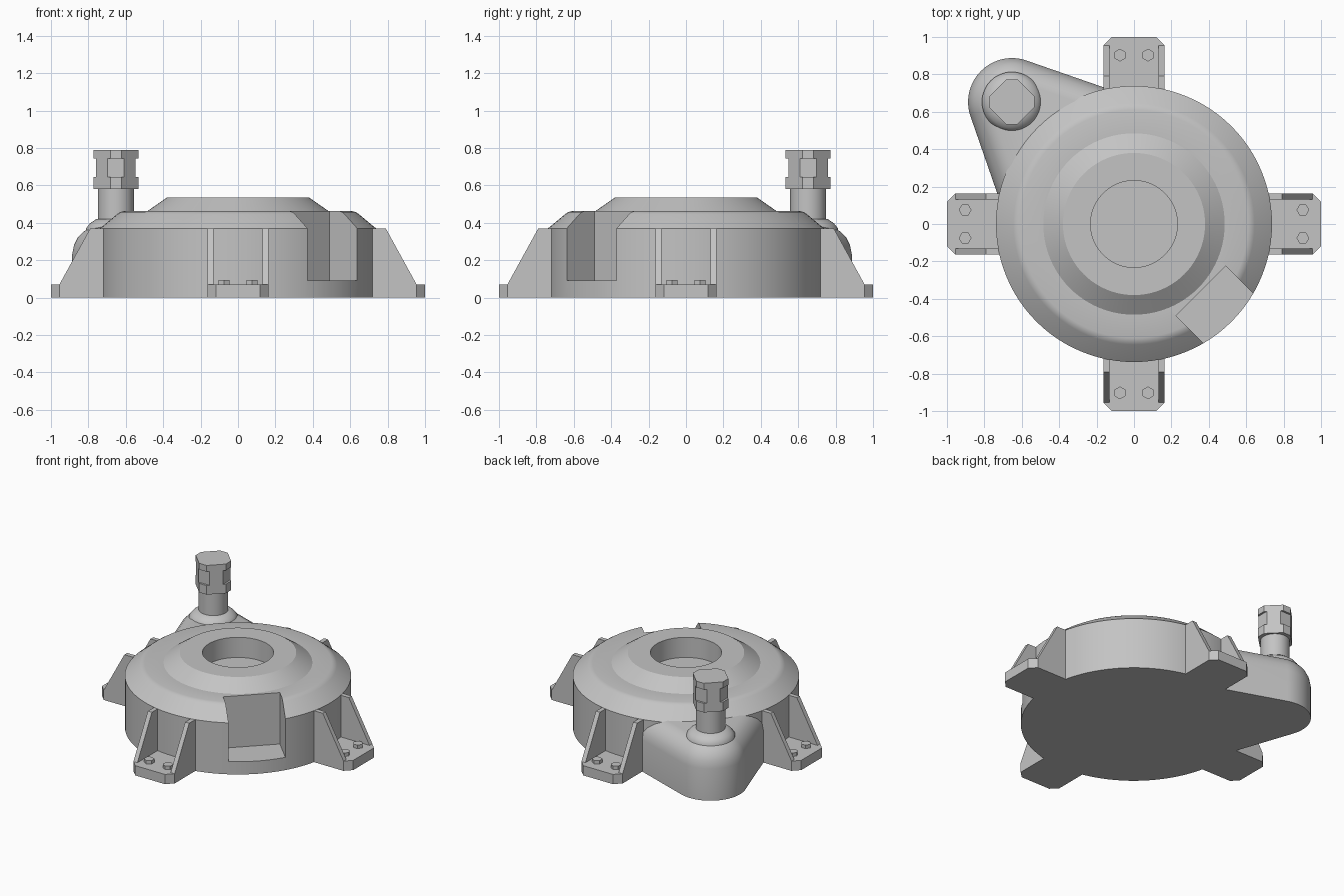
import bpy, bmesh
from math import pi, cos, sin, acos, radians
from mathutils import Matrix, Vector

cube = bpy.data.objects.get("Cube")
if cube:
    bpy.data.objects.remove(cube, do_unlink=True)

GREY = (0.55, 0.55, 0.55, 1)
metal = bpy.data.materials.new("light grey metal")
metal.diffuse_color = GREY
metal.use_nodes = True
metal.node_tree.nodes["Principled BSDF"].inputs["Base Color"].default_value = GREY


def finish(name, bm, matrix=Matrix(), smooth=0):
    bmesh.ops.transform(bm, matrix=matrix, verts=bm.verts)
    bmesh.ops.recalc_face_normals(bm, faces=bm.faces)
    mesh = bpy.data.meshes.new(name)
    bm.to_mesh(mesh)
    bm.free()
    mesh.materials.append(metal)
    obj = bpy.data.objects.new(name, mesh)
    bpy.context.collection.objects.link(obj)
    if smooth:
        shade(obj, smooth)
    return obj


def select(obj):
    bpy.ops.object.select_all(action='DESELECT')
    obj.select_set(True)
    bpy.context.view_layer.objects.active = obj


def shade(obj, degrees):
    select(obj)
    bpy.ops.object.shade_smooth_by_angle(angle=radians(degrees))


def loft(name, layers, matrix=Matrix(), smooth=0):
    """Skin a stack of (outline, height) layers and cap both ends."""
    bm = bmesh.new()
    rings = [[bm.verts.new((x, y, z)) for x, y in pts] for pts, z in layers]
    n = len(rings[0])
    for low, high in zip(rings, rings[1:]):
        for i in range(n):
            j = (i + 1) % n
            bm.faces.new((low[i], low[j], high[j], high[i]))
    bm.faces.new(rings[0])
    bm.faces.new(rings[-1])
    return finish(name, bm, matrix, smooth)


def prism(name, pts, z0, z1, matrix=Matrix()):
    return loft(name, [(pts, z0), (pts, z1)], matrix)


def circle(r, n):
    return [(r * cos(2 * pi * i / n), r * sin(2 * pi * i / n)) for i in range(n)]


def lathe(name, profile, matrix=Matrix(), steps=96, smooth=30):
    bm = bmesh.new()
    verts = [bm.verts.new((r, 0, z)) for r, z in profile]
    edges = [bm.edges.new(pair) for pair in zip(verts, verts[1:])]
    bmesh.ops.spin(bm, geom=verts + edges, cent=(0, 0, 0), axis=(0, 0, 1),
                   angle=2 * pi, steps=steps)
    bmesh.ops.remove_doubles(bm, verts=bm.verts, dist=1e-5)
    return finish(name, bm, matrix, smooth)


# Round housing with a stepped lid and a shallow centre bore
housing = lathe("housing", [
    (0, 0), (0.738, 0), (0.738, 0.37), (0.645, 0.447), (0.63, 0.457),
    (0.61, 0.462), (0.485, 0.462), (0.38, 0.535), (0.232, 0.535),
    (0.232, 0.39), (0, 0.39)], smooth=0)

# Square pocket cut into the housing on the diagonal
cutter = prism("pocket_cutter",
               [(0.505, -0.188), (1, -0.188), (1, 0.188), (0.505, 0.188)],
               0.092, 0.8, Matrix.Rotation(-pi / 4, 4, 'Z'))
cutter.hide_render = True
cut = housing.modifiers.new("pocket", 'BOOLEAN')
cut.operation = 'DIFFERENCE'
cut.solver = 'EXACT'
cut.object = cutter
select(housing)
bpy.ops.object.modifier_apply(modifier=cut.name)
bpy.data.objects.remove(cutter, do_unlink=True)
shade(housing, 30)

# Teardrop arm: a small round end tapering out of the housing
DIST, END_R, ROOT_R = 0.922, 0.235, 0.637
SPREAD = acos((ROOT_R - END_R) / DIST)


def teardrop(inset, n=32):
    r = END_R - inset
    root = ROOT_R - inset
    pts = [(root * cos(SPREAD), -root * sin(SPREAD))]
    for i in range(n + 1):
        a = -SPREAD + 2 * SPREAD * i / n
        pts.append((DIST + r * cos(a), r * sin(a)))
    return pts + [(root * cos(SPREAD), root * sin(SPREAD))]


loft("side_arm", [(teardrop(inset), z) for inset, z in [
    (0, 0), (0, 0.23), (0.01, 0.28), (0.03, 0.32), (0.06, 0.352),
    (0.09, 0.37), (0.12, 0.378)]],
    Matrix.Rotation(3 * pi / 4, 4, 'Z'), smooth=35)

# Collar, shaft and grooved square head on the arm
at_arm = Matrix.Translation((-0.653, 0.653, 0))
lathe("shaft_collar", [(0, 0.3), (0.16, 0.3), (0.16, 0.37), (0.14, 0.395),
                       (0.105, 0.42), (0, 0.42)], at_arm, 48, 40)
lathe("shaft", [(0, 0.4), (0.096, 0.4), (0.096, 0.59), (0, 0.59)], at_arm, 48)


def clipped_diamond(tip):
    w = 0.15 - tip
    quarter = [(tip, -w), (tip, w)]
    return [(x * cos(a) - y * sin(a), x * sin(a) + y * cos(a))
            for a in (0, pi / 2, pi, 3 * pi / 2) for x, y in quarter]


wide, narrow = clipped_diamond(0.12), clipped_diamond(0.106)
loft("shaft_head", [(wide, 0.58), (wide, 0.645), (narrow, 0.645),
                    (narrow, 0.745), (wide, 0.745), (wide, 0.79)], at_arm)

# Four mounting feet, each with a pad, two gussets and two hex bolts
pad = [(0.65, -0.163), (0.955, -0.163), (1, -0.118),
       (1, 0.118), (0.955, 0.163), (0.65, 0.163)]
gusset = [(0.66, 0), (0.955, 0), (0.955, 0.07), (0.79, 0.37), (0.66, 0.37)]
upright = Matrix.Rotation(pi / 2, 4, 'X')
for k, place in enumerate(("left", "back", "right", "front")):
    turn = Matrix.Rotation(k * pi / 2, 4, 'Z')
    prism(place + "_foot_pad", pad, 0, 0.07, turn)
    for side, label in ((-1, "a"), (1, "b")):
        mid = side * 0.148
        prism(f"{place}_gusset_{label}", gusset, mid - 0.016, mid + 0.016,
              turn @ upright)
        prism(f"{place}_bolt_{label}", circle(0.034, 6), 0.06, 0.095,
              turn @ Matrix.Translation((0.903, side * 0.075, 0)))
